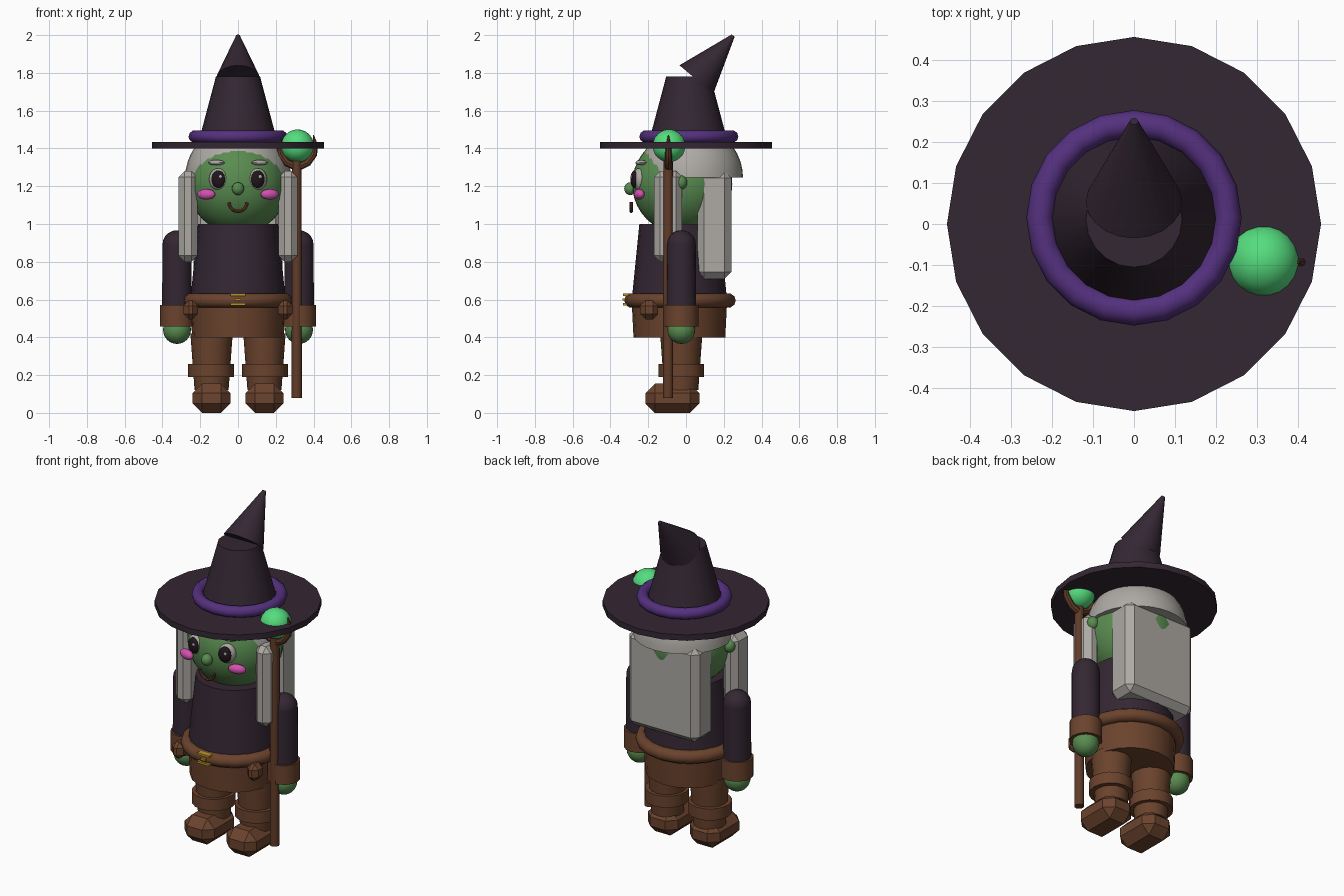
import bpy, bmesh, math
from mathutils import Matrix, Vector

if "Cube" in bpy.data.objects:
    bpy.data.objects.remove(bpy.data.objects["Cube"])

COLOURS = {
    "dark_cloth": (0.034, 0.020, 0.033), "purple_band": (0.09, 0.03, 0.21),
    "glow_green": (0.09, 0.72, 0.21), "green_skin": (0.10, 0.26, 0.08),
    "brown_leather": (0.145, 0.056, 0.026), "staff_wood": (0.12, 0.045, 0.022),
    "grey_hair": (0.42, 0.40, 0.37), "pink": (0.65, 0.08, 0.43),
    "gold": (0.50, 0.30, 0.02), "near_black": (0.014, 0.008, 0.011),
}
MATS = {}
for label, rgb in COLOURS.items():
    MATS[label] = bpy.data.materials.new(label)
    MATS[label].diffuse_color = (*rgb, 1)


def finish(name, bm, mat, smooth=True):
    bmesh.ops.recalc_face_normals(bm, faces=bm.faces[:])
    me = bpy.data.meshes.new(name)
    bm.to_mesh(me)
    bm.free()
    me.materials.append(MATS[mat])
    if smooth:
        me.shade_smooth()
        me.set_sharp_from_angle(angle=math.radians(40))
    ob = bpy.data.objects.new(name, me)
    bpy.context.collection.objects.link(ob)
    return ob


def cone(name, mat, x, y, z0, z1, r0, r1, sides=20, tilt=0):
    """Tapered cylinder from z0 to z1, tilted about the centre of its base."""
    bm = bmesh.new()
    h = z1 - z0
    m = (Matrix.Translation((x, y, z0)) @ Matrix.Rotation(tilt, 4, 'X')
         @ Matrix.Translation((0, 0, h / 2)))
    bmesh.ops.create_cone(bm, cap_ends=True, segments=sides,
                          radius1=r0, radius2=r1, depth=h, matrix=m)
    return finish(name, bm, mat)


def ball(name, mat, centre, radii, u=24, v=16, turn=0, cut=None):
    """Ellipsoid; with cut, only the part above that height is kept and capped."""
    bm = bmesh.new()
    m = (Matrix.Translation(centre) @ Matrix.Rotation(turn, 4, 'Z')
         @ Matrix.Diagonal((*radii, 1)))
    bmesh.ops.create_uvsphere(bm, u_segments=u, v_segments=v, radius=1, matrix=m)
    if cut is not None:
        geom = bm.verts[:] + bm.edges[:] + bm.faces[:]
        res = bmesh.ops.bisect_plane(bm, geom=geom, plane_co=(0, 0, cut),
                                     plane_no=(0, 0, 1), clear_inner=True)
        rim = [e for e in res["geom_cut"] if isinstance(e, bmesh.types.BMEdge)]
        bmesh.ops.edgeloop_fill(bm, edges=rim)
    return finish(name, bm, mat)


def block(name, mat, centre, size, bevel):
    bm = bmesh.new()
    m = Matrix.Translation(centre) @ Matrix.Diagonal((*size, 1))
    bmesh.ops.create_cube(bm, size=1, matrix=m)
    if bevel:
        bmesh.ops.bevel(bm, geom=bm.edges[:], offset=bevel, segments=1,
                        affect='EDGES', profile=0.5)
    return finish(name, bm, mat, smooth=False)


def ring(name, mat, centre, major, minor, sides=20, tube=10):
    bm = bmesh.new()
    rows = []
    for i in range(sides):
        a = math.tau * i / sides
        row = []
        for j in range(tube):
            b = math.tau * j / tube
            r = major + minor * math.cos(b)
            row.append(bm.verts.new(Vector(centre) + Vector(
                (r * math.cos(a), r * math.sin(a), minor * math.sin(b)))))
        rows.append(row)
    for i in range(sides):
        for j in range(tube):
            p, q, k = rows[i], rows[(i + 1) % sides], (j + 1) % tube
            bm.faces.new((p[j], q[j], q[k], p[k]))
    return finish(name, bm, mat)


def rod(name, mat, pts, radii, sides=8):
    """Tube along points lying in one x-z plane."""
    bm = bmesh.new()
    pts = [Vector(p) for p in pts]
    rows = []
    for i, p in enumerate(pts):
        t = (pts[min(i + 1, len(pts) - 1)] - pts[max(i - 1, 0)]).normalized()
        n = Vector((0, 1, 0))
        b = t.cross(n)
        rows.append([bm.verts.new(p + radii[i] * (n * math.cos(a) + b * math.sin(a)))
                     for a in (math.tau * k / sides for k in range(sides))])
    for p, q in zip(rows, rows[1:]):
        for j in range(sides):
            k = (j + 1) % sides
            bm.faces.new((p[j], p[k], q[k], q[j]))
    bm.faces.new(rows[0])
    bm.faces.new(rows[-1])
    return finish(name, bm, mat)


# Hat
cone("hat_brim", "dark_cloth", 0, 0, 1.40, 1.435, 0.455, 0.455)
cone("hat_crown", "dark_cloth", 0, 0.012, 1.43, 1.78, 0.21, 0.117)
cone("hat_tip", "dark_cloth", 0, 0.055, 1.765, 2.068, 0.117, 0.01, tilt=math.radians(-40))
ring("hat_band", "purple_band", (0, 0.015, 1.463), 0.229, 0.033)

# Head, hair cap and back hair
ball("head", "green_skin", (0, -0.02, 1.212), (0.265, 0.265, 0.265), 32, 20)
ball("hair_cap", "grey_hair", (0, 0.022, 1.245), (0.28, 0.28, 0.28), 32, 20, cut=1.246)
block("back_hair", "grey_hair", (0, 0.15, 0.995), (0.47, 0.18, 0.57), 0.036)
ball("nose", "green_skin", (0, -0.295, 1.187), (0.032, 0.032, 0.034), 16, 10)

# Smile
arc = [math.pi * (1 + k / 10) for k in range(11)]
rod("mouth", "staff_wood",
    [(0.048 * math.cos(a), -0.29, 1.115 + 0.048 * math.sin(a)) for a in arc], [0.009] * 11)

# Body
cone("torso", "dark_cloth", 0, -0.035, 0.60, 1.0, 0.252, 0.212)
cone("trouser_seat", "brown_leather", 0, -0.035, 0.40, 0.60, 0.243, 0.253)
ring("belt", "brown_leather", (0, -0.032, 0.595), 0.257, 0.038)
for k, z in enumerate((0.575, 0.625)):
    block(f"buckle_bar_{k}", "gold", (0, -0.318, z), (0.08, 0.03, 0.012), 0)
block("buckle_pin", "gold", (0, -0.322, 0.60), (0.03, 0.03, 0.012), 0)

for side, s in (("left", -1), ("right", 1)):
    # Face details
    ball(f"{side}_eye", "grey_hair", (s * 0.105, -0.25, 1.237), (0.05, 0.032, 0.058),
         20, 12, turn=s * 0.3)
    ball(f"{side}_pupil", "near_black", (s * 0.105, -0.272, 1.237), (0.038, 0.02, 0.047),
         20, 12, turn=s * 0.3)
    ball(f"{side}_eye_glint", "grey_hair", (s * 0.105 + 0.012, -0.289, 1.25),
         (0.01, 0.006, 0.01), 10, 6)
    ball(f"{side}_brow", "grey_hair", (s * 0.115, -0.238, 1.325), (0.048, 0.025, 0.014),
         16, 8, turn=s * 0.4)
    ball(f"{side}_cheek", "pink", (s * 0.168, -0.248, 1.157), (0.05, 0.026, 0.028),
         20, 12, turn=s * 0.3)
    ball(f"{side}_ear", "green_skin", (s * 0.27, -0.028, 1.22), (0.034, 0.034, 0.038), 16, 10)
    block(f"{side}_hair_lock", "grey_hair", (s * 0.265, -0.095, 1.04),
          (0.10, 0.15, 0.48), 0.032)
    # Arm
    x = s * 0.323
    cone(f"{side}_sleeve", "dark_cloth", x, -0.025, 0.50, 0.89, 0.079, 0.077, 16)
    ball(f"{side}_shoulder", "dark_cloth", (x, -0.025, 0.89), (0.077, 0.077, 0.077), 16, 10)
    cone(f"{side}_cuff", "brown_leather", x, -0.025, 0.458, 0.572, 0.09, 0.09, 16)
    ball(f"{side}_hand", "green_skin", (x, -0.025, 0.44), (0.074, 0.074, 0.075), 20, 12)
    # Leg, boot and pouch
    cone(f"{side}_leg", "brown_leather", s * 0.14, -0.025, 0.12, 0.42, 0.09, 0.112, 16)
    cone(f"{side}_boot_cuff", "brown_leather", s * 0.143, -0.025, 0.19, 0.26, 0.121, 0.121, 16)
    block(f"{side}_boot", "brown_leather", (s * 0.14, -0.072, 0.077),
          (0.2, 0.285, 0.155), 0.05)
    block(f"{side}_pouch", "brown_leather", (s * 0.25, -0.195, 0.545),
          (0.075, 0.095, 0.10), 0.028)

# Staff with a held orb
cone("staff_shaft", "staff_wood", 0.311, -0.095, 0.08, 1.35, 0.027, 0.025, 12)
for side, s in (("inner", -1), ("outer", 1)):
    path = [(0, 1.30), (0.055, 1.325), (0.088, 1.37), (0.096, 1.42), (0.085, 1.47)]
    rod(f"{side}_staff_prong", "staff_wood",
        [(0.314 + s * dx, -0.093, z) for dx, z in path], [0.022, 0.02, 0.018, 0.013, 0.003])
orb = bmesh.new()
bmesh.ops.create_icosphere(orb, subdivisions=3, radius=0.087,
                           matrix=Matrix.Translation((0.315, -0.09, 1.414)))
finish("staff_orb", orb, "glow_green")

for m in bpy.data.materials:
    if m.users and not m.is_grease_pencil:
        m.use_nodes = True
        m.node_tree.nodes["Principled BSDF"].inputs["Base Color"].default_value = m.diffuse_color
